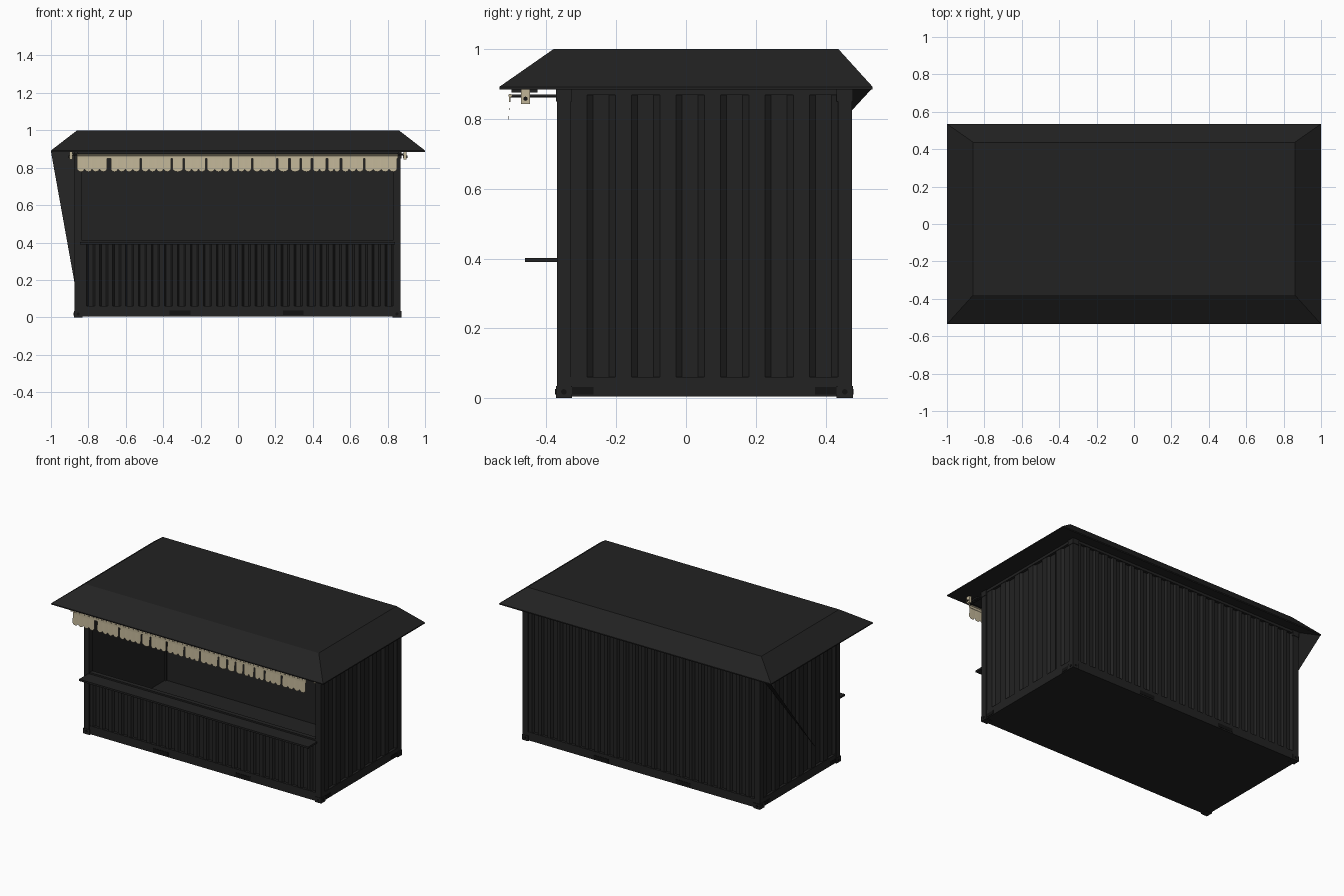
import bpy, bmesh, math
from mathutils import Vector

cube = bpy.data.objects.get("Cube")
if cube:
    bpy.data.objects.remove(cube, do_unlink=True)


def material(name, rgb):
    m = bpy.data.materials.new(name)
    m.use_nodes = True
    m.diffuse_color = (*rgb, 1)
    m.node_tree.nodes["Principled BSDF"].inputs["Base Color"].default_value = (*rgb, 1)
    return m


CHARCOAL = material("charcoal paint", (0.016, 0.016, 0.016))
BLACK = material("black recess", (0.006, 0.006, 0.006))
CREAM = material("cream canvas", (0.53, 0.46, 0.31))


def build(name, verts, faces, mat, fix_normals=False):
    me = bpy.data.meshes.new(name)
    me.from_pydata(verts, [], faces)
    if fix_normals:
        bm = bmesh.new()
        bm.from_mesh(me)
        bmesh.ops.recalc_face_normals(bm, faces=bm.faces)
        bm.to_mesh(me)
        bm.free()
    me.materials.append(mat)
    ob = bpy.data.objects.new(name, me)
    bpy.context.collection.objects.link(ob)
    return ob


def box(name, lo, hi, mat=CHARCOAL):
    verts = [(x, y, z) for z in (lo[2], hi[2]) for x, y in
             ((lo[0], lo[1]), (hi[0], lo[1]), (hi[0], hi[1]), (lo[0], hi[1]))]
    faces = [(3, 2, 1, 0), (4, 5, 6, 7)] + [(i, (i + 1) % 4, (i + 1) % 4 + 4, i + 4) for i in range(4)]
    return build(name, verts, faces, mat)


def corrugated(name, start, end, z0, z1, count, depth=0.014):
    """Trapezoid sheet; its outside is on the right of the start-to-end direction."""
    a, b = Vector((*start, 0)), Vector((*end, 0))
    step = (b - a) / count
    inward = Vector((0, 0, 1)).cross(b - a).normalized() * depth
    line = []
    for i in range(count):
        for t, d in ((0, 0), (0.36, 0), (0.5, 1), (0.86, 1)):
            line.append(a + step * (i + t) + inward * d)
    line.append(b)
    verts = [(p.x, p.y, z) for p in line for z in (z0, z1)]
    faces = [(2 * i, 2 * i + 2, 2 * i + 3, 2 * i + 1) for i in range(len(line) - 1)]
    return build(name, verts, faces, CHARCOAL)


def rod(name, a, b, radius, mat=CHARCOAL, sides=12):
    a, b = Vector(a), Vector(b)
    bpy.ops.mesh.primitive_cylinder_add(vertices=sides, radius=radius, depth=(b - a).length, location=(a + b) / 2)
    ob = bpy.context.object
    ob.name = name
    ob.rotation_euler = (b - a).to_track_quat('Z', 'Y').to_euler()
    ob.data.materials.append(mat)
    bpy.ops.object.shade_smooth_by_angle()
    return ob


# Container limits
L, R, F, B = -0.875, 0.87, -0.37, 0.475
TOP, POST = 0.885, 0.04

# Corner posts and castings
for sx, x in (("right", L), ("left", R - POST)):
    for sy, y in (("front", F), ("back", B - POST)):
        box(f"{sy}_{sx}_post", (x, y, 0.0), (x + POST, y + POST, TOP))
        for level, z in (("lower", 0.0), ("upper", TOP - 0.035)):
            box(f"{sy}_{sx}_{level}_casting", (x - 0.003, y - 0.003, z),
                (x + POST + 0.003, y + POST + 0.003, z + 0.035))
        # Casting holes
        hx = x - 0.005 if sx == "right" else x + POST + 0.005
        rod(f"{sy}_{sx}_side_hole", (hx, y + 0.02, 0.018), (x + 0.02, y + 0.02, 0.018), 0.008, BLACK)
        hy = y - 0.005 if sy == "front" else y + POST + 0.005
        rod(f"{sy}_{sx}_end_hole", (x + 0.02, hy, 0.018), (x + 0.02, y + 0.02, 0.018), 0.008, BLACK)

# Bottom and top rails
for level, z0, z1 in (("bottom", 0.004, 0.06), ("top", 0.868, TOP)):
    box(f"front_{level}_rail", (L + POST, F + 0.003, z0), (R - POST, F + 0.03, z1))
    box(f"back_{level}_rail", (L + POST, B - 0.03, z0), (R - POST, B - 0.003, z1))
    box(f"right_{level}_rail", (L + 0.003, F + POST, z0), (L + 0.03, B - POST, z1))
    box(f"left_{level}_rail", (R - 0.03, F + POST, z0), (R - 0.003, B - POST, z1))
box("floor", (L + 0.03, F + 0.03, 0.004), (R - 0.03, B - 0.03, 0.05))

# Fork pockets
for i, x in enumerate((-0.31, 0.295)):
    for side, y in (("front", F + 0.001), ("back", B - 0.005)):
        box(f"{side}_fork_pocket_{i}", (x - 0.055, y, 0.012), (x + 0.055, y + 0.004, 0.036), BLACK)
for side, x in (("right", L + 0.001), ("left", R - 0.005)):
    for i, y in enumerate((F + POST, B - POST - 0.065)):
        box(f"{side}_fork_pocket_{i}", (x, y, 0.01), (x + 0.004, y + 0.065, 0.032), BLACK)

# Corrugated walls
corrugated("front_wall", (L + POST, F + 0.006), (R - POST, F + 0.006), 0.06, 0.395, 24)
corrugated("left_wall", (R - 0.006, F + POST), (R - 0.006, B - POST), 0.06, 0.868, 6)
corrugated("back_wall", (R - POST, B - 0.006), (L + POST, B - 0.006), 0.06, 0.868, 24)
corrugated("right_wall", (L + 0.006, B - POST), (L + 0.006, F + POST), 0.06, 0.868, 6)

# Inner lining
box("front_lining", (L + POST, F + 0.024, 0.05), (R - POST, F + 0.03, 0.395))
box("back_lining", (L + POST, B - 0.03, 0.05), (R - POST, B - 0.024, TOP))
box("right_lining", (L + 0.024, F + POST, 0.05), (L + 0.03, B - POST, TOP))
box("left_lining", (R - 0.03, F + POST, 0.05), (R - 0.024, B - POST, TOP))

# Serving counter and sill
box("counter", (L + 0.03, -0.462, 0.39), (R - 0.03, F + 0.03, 0.402))
box("counter_sill", (L + POST, F + 0.005, 0.395), (R - POST, F + 0.035, 0.412))

# Hipped flat-topped roof with a thin eave edge
rings = [(-1, 1, -0.535, 0.535, 0.885), (-1, 1, -0.535, 0.535, 0.892), (-0.86, 0.86, -0.38, 0.437, 1.0)]
verts = [p for x0, x1, y0, y1, z in rings
         for p in ((x0, y0, z), (x1, y0, z), (x1, y1, z), (x0, y1, z))]
faces = [(3, 2, 1, 0), (8, 9, 10, 11)]
for r in (0, 4):
    faces += [(r + i, r + (i + 1) % 4, r + (i + 1) % 4 + 4, r + i + 4) for i in range(4)]
build("roof", verts, faces, CHARCOAL)

# Sloping gusset sheet at the back right eave corner
build("corner_gusset", [(-1, 0.533, 0.887), (L, B, 0.887), (L, -0.11, 0.19)], [(0, 1, 2)], CHARCOAL)

# Awning: cassette, arms, end brackets and front bar
box("awning_cassette", (-0.86, -0.50, 0.876), (0.86, -0.425, 0.886))
for side, s in (("right", -1), ("left", 1)):
    x = s * 0.85
    rod(f"{side}_awning_arm", (x, F, 0.866), (x, -0.505, 0.866), 0.004)
    x = s * 0.893
    box(f"{side}_awning_bracket", (x - 0.008, -0.473, 0.843), (x + 0.008, -0.447, 0.886), CREAM)
    rod(f"{side}_bracket_bolt", (x - 0.012, -0.46, 0.858), (x + 0.012, -0.46, 0.858), 0.006, BLACK)
    rod(f"{side}_bracket_pin", (s * 0.85, -0.46, 0.87), (x, -0.46, 0.87), 0.006)
rod("awning_front_bar", (-0.86, -0.504, 0.867), (0.855, -0.504, 0.867), 0.005, CREAM)


def valance(name, x0, x1):
    """Hanging cloth strip with a scalloped hem."""
    n = max(1, round((x1 - x0) / 0.04))
    steps = 6 * n
    verts, faces = [], []
    for i in range(steps + 1):
        x = x0 + (x1 - x0) * i / steps
        hem = 0.792 - 0.014 * abs(math.sin(math.pi * i / 6)) ** 0.6
        verts += [(x, -0.509, hem), (x, -0.505, 0.855)]
    for i in range(steps):
        faces.append((2 * i, 2 * i + 2, 2 * i + 3, 2 * i + 1))
    return build(name, verts, faces, CREAM)


box("valance_header", (-0.86, -0.507, 0.848), (0.855, -0.503, 0.864), CREAM)
cuts = [-0.86, -0.68, -0.515, -0.35, -0.285, -0.165, -0.035, 0.08, 0.215,
        0.28, 0.34, 0.4, 0.48, 0.555, 0.68, 0.86]
for i, (a, b) in enumerate(zip(cuts, cuts[1:])):
    valance(f"valance_{i}", a, b - (0.02 if i == 0 else 0.009))
